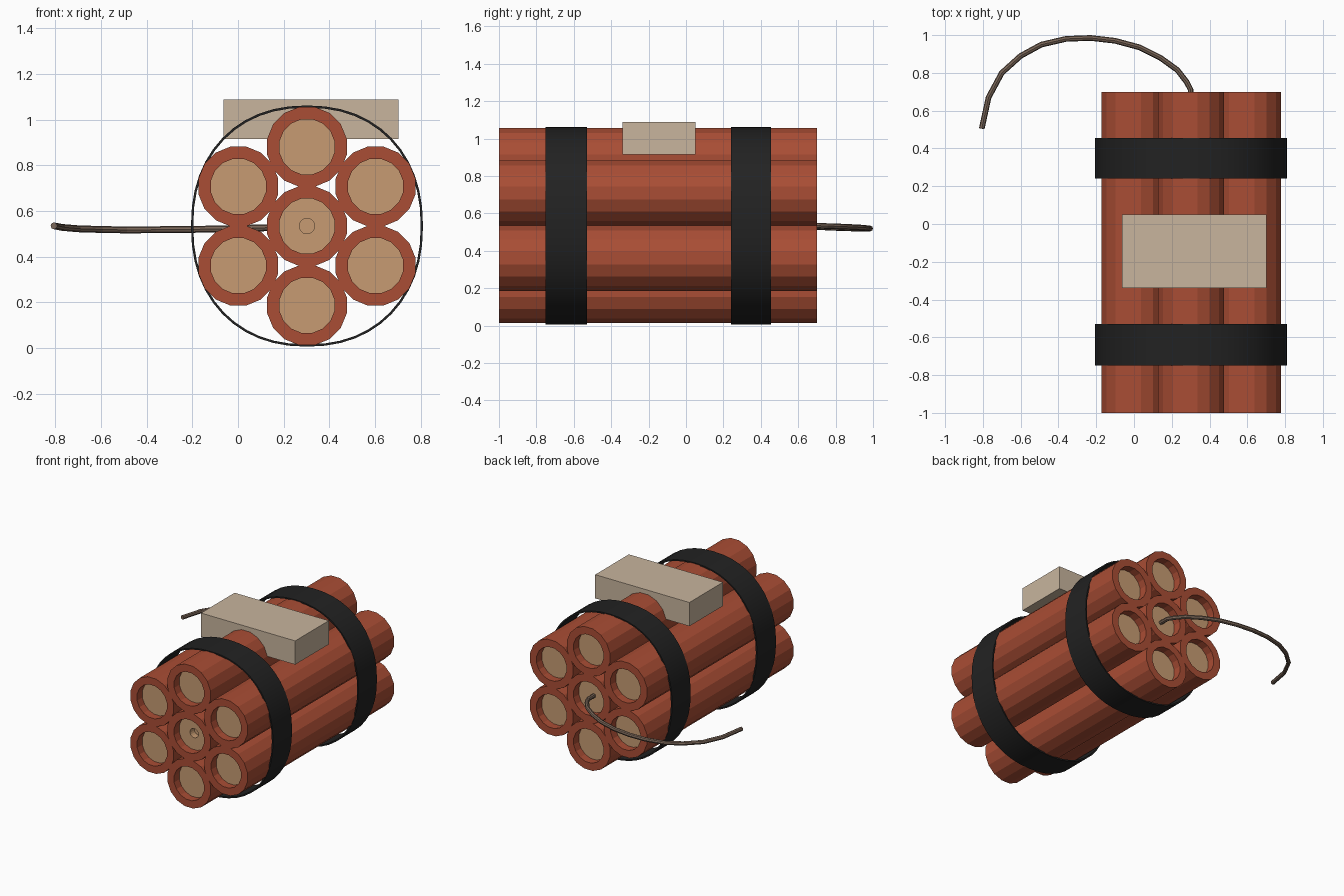
import bpy, bmesh, math
from mathutils import Vector

if "Cube" in bpy.data.objects:
    bpy.data.objects.remove(bpy.data.objects["Cube"])

CX, CZ = 0.302, 0.534
FRONT, BACK = -1.0, 0.70


def material(name, rgb):
    m = bpy.data.materials.new(name)
    m.diffuse_color = (*rgb, 1)
    m.use_nodes = True
    m.node_tree.nodes["Principled BSDF"].inputs["Base Color"].default_value = m.diffuse_color
    return m


RED = material("red_paper", (0.40, 0.075, 0.035))
TAN = material("tan_fill", (0.57, 0.33, 0.17))
PALE = material("pale_card", (0.58, 0.46, 0.34))
BLACK = material("black_tape", (0.016, 0.016, 0.016))
BROWN = material("brown_cord", (0.19, 0.13, 0.095))


def finish(name, bm, mat):
    bmesh.ops.remove_doubles(bm, verts=bm.verts, dist=1e-5)
    bmesh.ops.recalc_face_normals(bm, faces=bm.faces)
    me = bpy.data.meshes.new(name)
    bm.to_mesh(me)
    bm.free()
    me.materials.append(mat)
    ob = bpy.data.objects.new(name, me)
    bpy.context.collection.objects.link(ob)
    return ob


def loft(name, rings, mat, closed=False, cap=False):
    """Skin a list of equal-length point loops."""
    bm = bmesh.new()
    loops = [[bm.verts.new(p) for p in r] for r in rings]
    n = len(loops[0])
    pairs = list(zip(loops, loops[1:]))
    if closed:
        pairs.append((loops[-1], loops[0]))
    for a, b in pairs:
        for i in range(n):
            j = (i + 1) % n
            bm.faces.new((a[i], a[j], b[j], b[i]))
    if cap:
        bm.faces.new(loops[0])
        bm.faces.new(loops[-1])
    return finish(name, bm, mat)


def ring(x, z, r, y, n=16):
    # flat side faces +x
    return [Vector((x + r * math.cos((i + .5) * math.tau / n), y,
                    z + r * math.sin((i + .5) * math.tau / n))) for i in range(n)]


# Seven paper tubes, each with a recessed fill at both ends
R, RI, DEPTH = 0.178, 0.123, 0.06
centres = [(CX, CZ)] + [(CX + 0.347 * math.cos(math.radians(30 + 60 * k)),
                         CZ + 0.347 * math.sin(math.radians(30 + 60 * k))) for k in range(6)]
for k, (x, z) in enumerate(centres):
    loft(f"tube_{k}", [ring(x, z, r, y) for r, y in (
        (RI, FRONT + DEPTH), (RI, FRONT), (R, FRONT),
        (R, BACK), (RI, BACK), (RI, BACK - DEPTH))], RED)
    profile = [(RI, FRONT + DEPTH), (RI, BACK - DEPTH)]
    if k == 0:  # fuse hole in the middle tube
        profile = [(0.034, FRONT + DEPTH + 0.05), (0.034, FRONT + DEPTH)] + profile
    loft(f"tube_fill_{k}", [ring(x, z, r, y) for r, y in profile], TAN, cap=True)


# Two tape bands, rounded oval section
def oval(y, inset, n=48, e=2 / 2.2):
    pts = []
    for i in range(n):
        c, s = math.cos(i * math.tau / n), math.sin(i * math.tau / n)
        pts.append(Vector((CX + (0.508 - inset) * math.copysign(abs(c) ** e, c), y,
                           CZ + (0.528 - inset) * math.copysign(abs(s) ** e, s))))
    return pts


for name, y0, y1 in (("front_band", -0.75, -0.53), ("back_band", 0.24, 0.455)):
    ob = loft(name, [oval(y0, 0), oval(y1, 0), oval(y1, .01), oval(y0, .01)], BLACK, closed=True)
    bpy.ops.object.select_all(action='DESELECT')
    ob.select_set(True)
    bpy.context.view_layer.objects.active = ob
    bpy.ops.object.shade_smooth_by_angle()

# Card block on top
bm = bmesh.new()
bmesh.ops.create_cube(bm, size=1)
for v in bm.verts:
    v.co = Vector((0.32 + v.co.x * 0.765, -0.145 + v.co.y * 0.39, 1.002 + v.co.z * 0.174))
finish("top_block", bm, PALE)

# Curved fuse out of the back of the middle tube
path = [(.30, .63, .534), (.30, .71, .534), (.28, .75, .532), (.23, .815, .53), (.14, .88, .527),
        (.03, .935, .524), (-.10, .97, .521), (-.23, .985, .519), (-.36, .98, .518),
        (-.49, .95, .517), (-.60, .89, .519), (-.70, .80, .522), (-.77, .67, .528), (-.806, .505, .535)]
rings = []
for i, p in enumerate(path):
    a, b = Vector(path[max(i - 1, 0)]), Vector(path[min(i + 1, len(path) - 1)])
    side = (b - a).cross(Vector((0, 0, 1))).normalized()
    up = side.cross(b - a).normalized()
    rings.append([Vector(p) + 0.015 * (side * math.cos(t * math.tau / 8) + up * math.sin(t * math.tau / 8))
                  for t in range(8)])
loft("fuse", rings, BROWN, cap=True)
